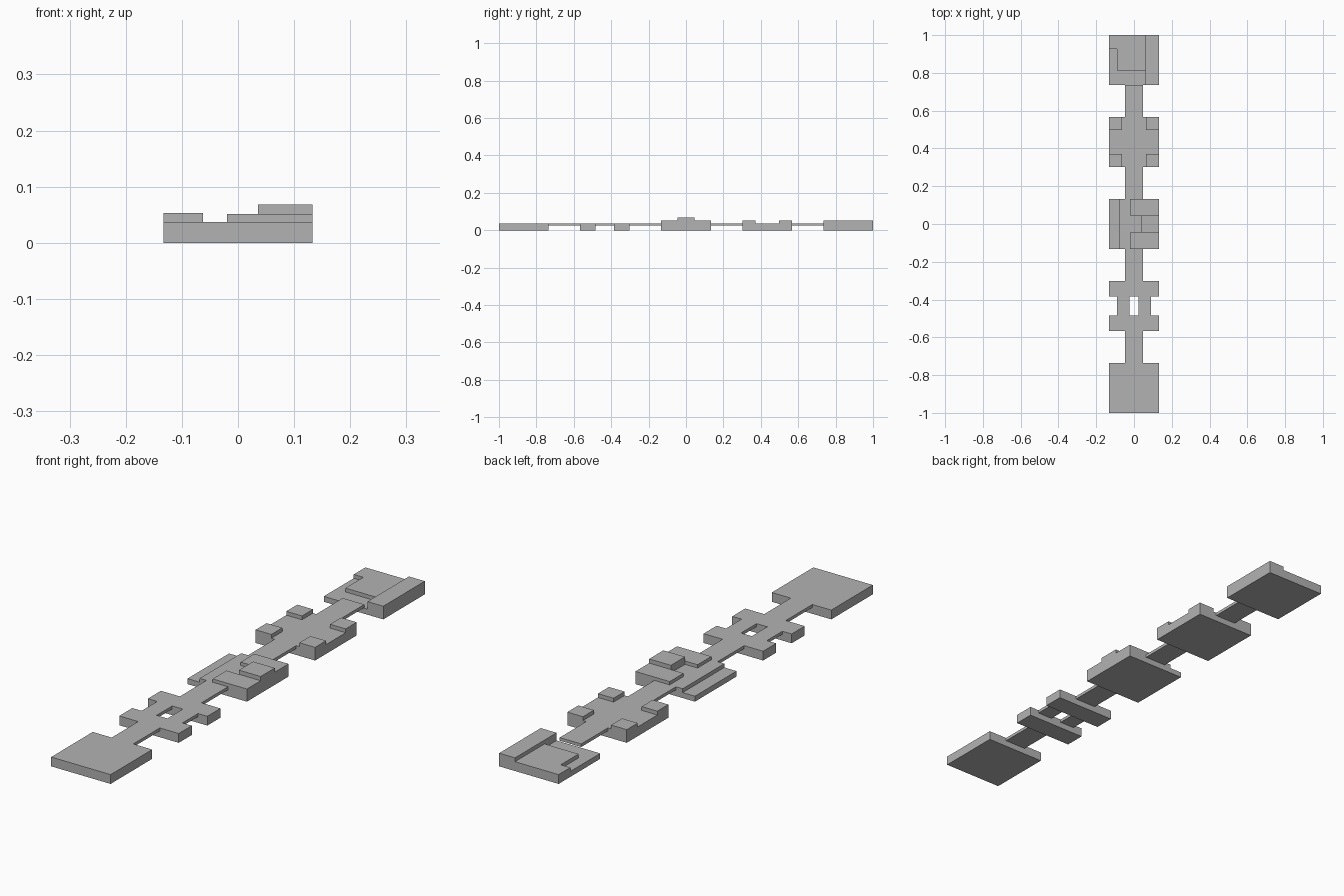
import bpy
import bmesh

cube = bpy.data.objects.get("Cube")
if cube:
    bpy.data.objects.remove(cube, do_unlink=True)

grey = bpy.data.materials.new("plain grey")
GREY = (0.45, 0.45, 0.45, 1)
grey.diffuse_color = GREY
grey.use_nodes = True
grey.node_tree.nodes["Principled BSDF"].inputs["Base Color"].default_value = GREY

H = 0.1325      # half width of a platform
STEP = 0.434    # distance between platform centres
DECK = 0.0375   # walking level
LOW = 0.022     # sunken level
UNDER = 0.025   # underside of the bridges
RAISED = 0.053  # raised level


def finish(name, bm):
    bmesh.ops.recalc_face_normals(bm, faces=bm.faces)
    mesh = bpy.data.meshes.new(name)
    bm.to_mesh(mesh)
    bm.free()
    mesh.materials.append(grey)
    obj = bpy.data.objects.new(name, mesh)
    bpy.context.collection.objects.link(obj)
    return obj


def prism(name, outline, z0, z1):
    """Extrude a flat outline from z0 up to z1."""
    bm = bmesh.new()
    face = bm.faces.new([bm.verts.new((x, y, z0)) for x, y in outline])
    top = bmesh.ops.extrude_face_region(bm, geom=[face])["geom"]
    verts = [v for v in top if isinstance(v, bmesh.types.BMVert)]
    bmesh.ops.translate(bm, vec=(0, 0, z1 - z0), verts=verts)
    return finish(name, bm)


def box(name, x0, x1, y0, y1, z0, z1):
    return prism(name, [(x0, y0), (x1, y0), (x1, y1), (x0, y1)], z0, z1)


# Front platform: plain slab
box("front_platform", -H, H, -1, -2 * STEP + H, 0, DECK)

# Second platform: two cross bars joined by two planks
c, bar = -STEP, 0.083
box("cross_bar_front", -H, H, c - H, c - H + bar, 0, DECK)
box("cross_bar_back", -H, H, c + H - bar, c + H, 0, DECK)
for side, x0, x1 in (("right", -0.091, -0.024), ("left", 0.024, 0.091)):
    box("plank_" + side, x0, x1, c - H + bar, c + H - bar, UNDER, DECK)

# Middle platform: sunken strip on one side, stepped blocks on the other
box("middle_platform", -0.078, H, -H, H, 0, DECK)
box("middle_low_strip", -H, -0.078, -H, H, 0, LOW)
box("middle_block_front", -0.02, H, -H, -0.045, DECK, 0.051)
box("middle_block_back", -0.02, H, 0.045, H, DECK, 0.051)
box("middle_tall_block", 0.036, H, -0.045, 0.045, DECK, 0.068)

# Fourth platform: slab with a block on each corner
c, size = STEP, 0.07
box("corner_block_platform", -H, H, c - H, c + H, 0, DECK)
for sx in (-1, 1):
    for sy in (-1, 1):
        xs = sorted((sx * H, sx * (H - size)))
        ys = sorted((c + sy * H, c + sy * (H - size)))
        name = "corner_block_" + ("front" if sy < 0 else "back") + ("_right" if sx < 0 else "_left")
        box(name, *xs, *ys, DECK, RAISED)

# Back platform: sunken base, raised deck with a notch, wall along one side
wall, notch = 0.062, -0.09
box("back_platform_base", -H, wall, 2 * STEP - H, 1, 0, LOW)
prism("back_platform_deck", [(notch, 0.812), (wall, 0.812), (wall, 1), (-H, 1),
                             (-H, 0.926), (notch, 0.926)], LOW, DECK)
box("back_platform_wall", wall, H, 2 * STEP - H, 1, 0, RAISED)

# Bridges between neighbouring platforms
for i in range(-2, 2):
    box("bridge_%d" % (i + 3), -0.048, 0.048, i * STEP + H, (i + 1) * STEP - H, UNDER, DECK)
